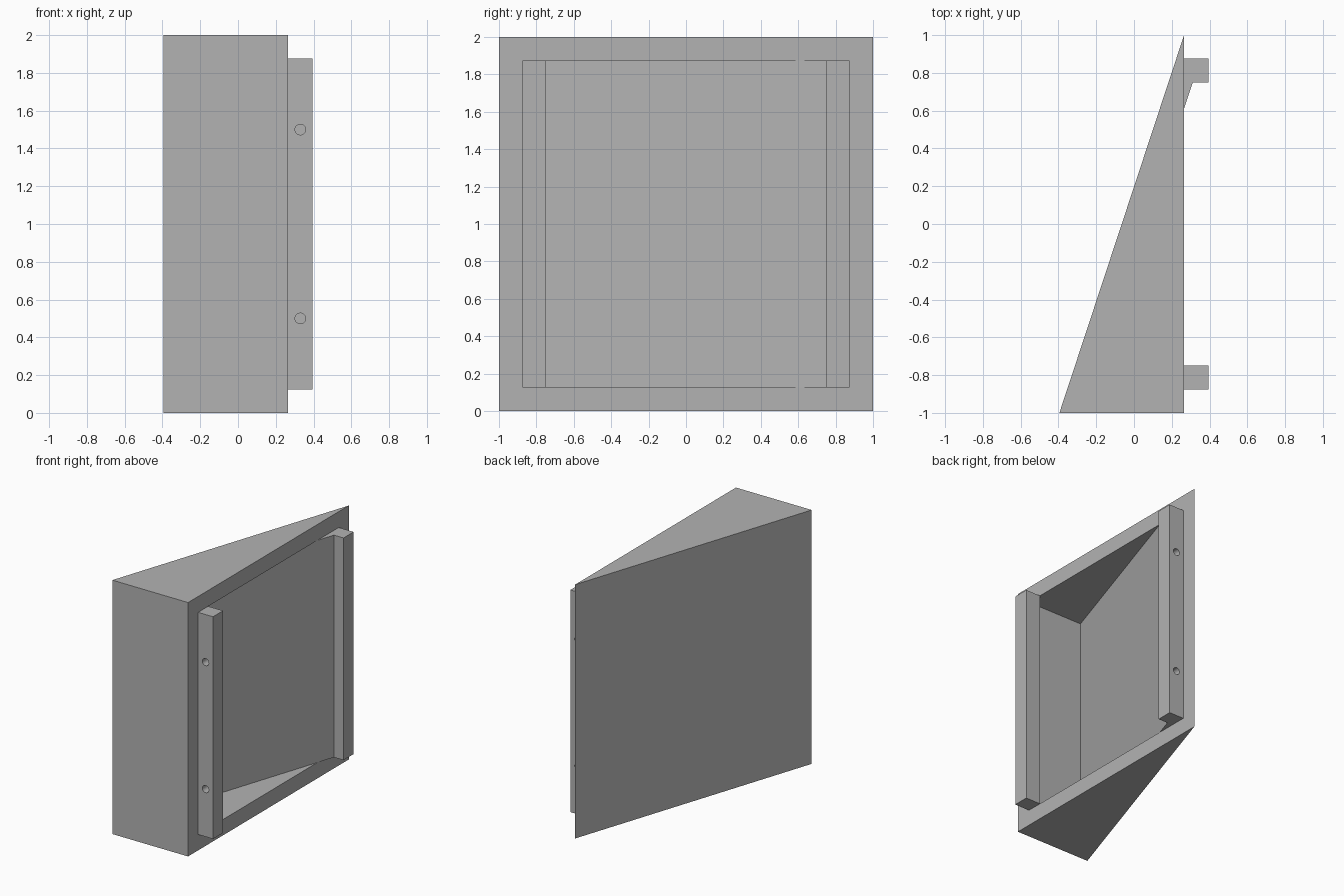
import bpy, bmesh
from mathutils import Matrix

cube = bpy.data.objects.get("Cube")
if cube:
    bpy.data.objects.remove(cube, do_unlink=True)

grey = bpy.data.materials.new("mid grey")
grey.use_nodes = True
grey.diffuse_color = (0.45, 0.45, 0.45, 1)
grey.node_tree.nodes["Principled BSDF"].inputs["Base Color"].default_value = grey.diffuse_color

FACE = 0.265          # plane of the open side
EDGE = 0.395          # outer face of the rails
LEFT = -0.395         # widest point of the wedge
WALL = 0.125
SLOPE = (FACE - LEFT) / 2


def inner_x(y):
    """Inside of the slanted wall, parallel to its outside."""
    return FACE + (y - 0.61) * SLOPE


def finish(name, bm):
    bmesh.ops.recalc_face_normals(bm, faces=bm.faces)
    mesh = bpy.data.meshes.new(name)
    bm.to_mesh(mesh)
    bm.free()
    obj = bpy.data.objects.new(name, mesh)
    bpy.context.collection.objects.link(obj)
    mesh.materials.append(grey)
    return obj


def prism(name, outline, bottom, top):
    """Upright prism from an outline in plan."""
    bm = bmesh.new()
    base = bm.faces.new([bm.verts.new((x, y, bottom)) for x, y in outline])
    grown = bmesh.ops.extrude_face_region(bm, geom=[base])["geom"]
    verts = [v for v in grown if isinstance(v, bmesh.types.BMVert)]
    bmesh.ops.translate(bm, verts=verts, vec=(0, 0, top - bottom))
    return finish(name, bm)


def cut(obj, cutter):
    """Subtract the cutter and discard it."""
    cutter.hide_render = True
    mod = obj.modifiers.new("cut", 'BOOLEAN')
    mod.operation = 'DIFFERENCE'
    mod.solver = 'EXACT'
    mod.object = cutter
    bpy.context.view_layer.objects.active = obj
    bpy.ops.object.modifier_apply(modifier=mod.name)
    bpy.data.objects.remove(cutter, do_unlink=True)


def drill(obj, y):
    """Two blind screw holes, centred on the rail's outer side."""
    for z in (0.5, 1.5):
        bm = bmesh.new()
        bmesh.ops.create_cone(
            bm, cap_ends=True, segments=32, radius1=0.028, radius2=0.028, depth=WALL,
            matrix=Matrix.Translation(((FACE + EDGE) / 2, y, z)) @ Matrix.Rotation(1.5708, 4, 'X'))
        cut(obj, finish("hole_cutter", bm))


# Hollow wedge, open towards +x
wedge = prism("wedge_shell", [(LEFT, -1), (FACE, -1), (FACE, 1)], 0, 2)
front = -1 + WALL
beyond = 0.8
cut(wedge, prism("cavity_cutter",
                 [(inner_x(front), front), (inner_x(beyond), front), (inner_x(beyond), beyond)],
                 WALL, 2 - WALL))

# Front mounting rail
front_rail = prism("front_rail",
                   [(FACE, front), (EDGE, front), (EDGE, -0.75), (FACE, -0.75)],
                   WALL, 2 - WALL)
drill(front_rail, front)

# Back mounting rail, with a fillet continuing the inner slope
back_rail = prism("back_rail",
                  [(FACE, 0.61), (inner_x(0.75), 0.75), (EDGE, 0.75), (EDGE, 0.875), (FACE, 0.875)],
                  WALL, 2 - WALL)
drill(back_rail, 0.875)

# Smooth the hole walls only, keeping every edge crisp
bpy.ops.object.select_all(action='DESELECT')
for rail in (front_rail, back_rail):
    rail.select_set(True)
bpy.context.view_layer.objects.active = front_rail
bpy.ops.object.shade_smooth_by_angle(angle=0.5)
